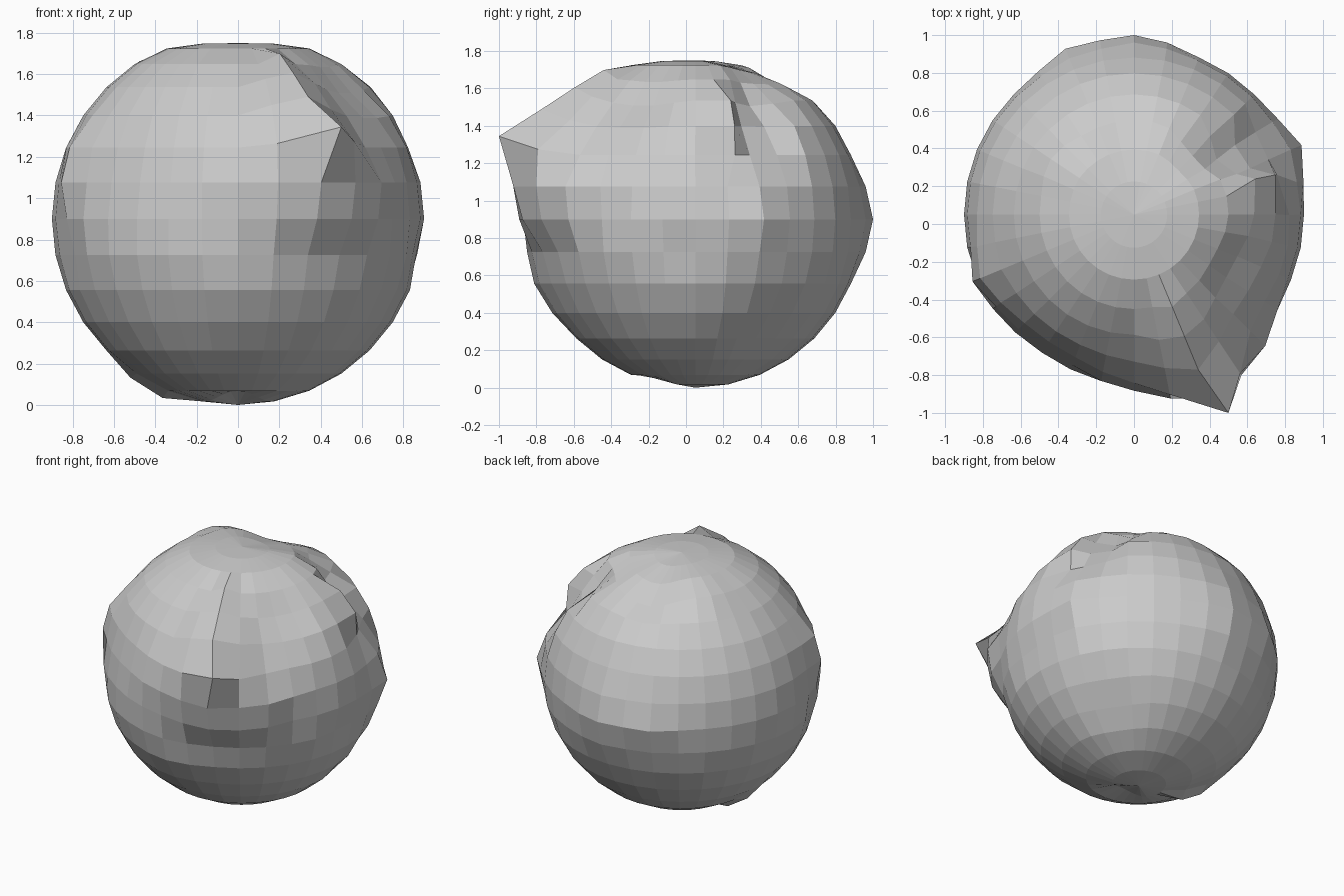
import bpy, bmesh, math
from mathutils import Vector

old = bpy.data.objects.get("Cube")
if old:
    bpy.data.objects.remove(old, do_unlink=True)

RADIUS = 0.9
RINGS = 16
CENTRE = Vector((0, 0.05, RADIUS))
SINGLE = 0.05


def directions(step):
    """Outward and sideways directions, counted from the front towards +x."""
    a = step * math.pi / RINGS
    outward = Vector((math.sin(a), -math.cos(a), 0))
    sideways = Vector((math.cos(a), math.sin(a), 0))
    return outward, sideways


def grid_point(ring, step):
    outward, _ = directions(step)
    polar = ring * math.pi / RINGS
    return CENTRE + RADIUS * (outward * math.sin(polar) + Vector((0, 0, math.cos(polar))))


def grab(ring, step, out=0.0, side=0.0, up=0.0, reach=SINGLE):
    """Drag the vertices near one grid point, fading out with distance."""
    middle = grid_point(ring, step)
    outward, sideways = directions(step)
    offset = outward * out + sideways * side + Vector((0, 0, up))
    for vert, rest in zip(bm.verts, rest_points):
        t = (rest - middle).length / reach
        if t < 1:
            vert.co += offset * (1 - t * t) ** 2


def swell(ring, first_step, amounts):
    """Push neighbouring vertices of one ring outwards."""
    for i, amount in enumerate(amounts):
        grab(ring, first_step + i, out=amount)


# Faceted ball
bm = bmesh.new()
bmesh.ops.create_uvsphere(bm, u_segments=2 * RINGS, v_segments=RINGS, radius=RADIUS)
bmesh.ops.translate(bm, verts=bm.verts, vec=CENTRE)
rest_points = [v.co.copy() for v in bm.verts]

# Flattened top and the hollow underneath
grab(0, 0, up=-0.05, reach=0.45)
grab(2, 15, up=-0.045, reach=0.35)
grab(15, 0, up=0.05, reach=0.17)
grab(14, -8, out=0.02, up=-0.035)
grab(13, -8, out=0.02, up=-0.02)

# Pointed spike with the ridge leading up to it
grab(6, 2, out=0.33, side=0.06, up=0.1)
grab(5, 2, out=0.14, up=0.09)
grab(4, 2, out=0.06, up=0.07)
grab(3, 2, out=0.03, up=0.05)
grab(6, 1, out=0.14, up=0.02)
grab(6, 3, out=0.18, up=0.03)
grab(5, 1, out=0.08, up=0.05)
grab(4, 1, out=0.04, up=0.04)
grab(5, 3, out=0.06, up=0.03)
grab(4, 3, out=0.03, up=0.02)

# Swelling around and below the spike
swell(5, -1, (0.01, 0.03))
swell(6, -1, (0.02, 0.06))
swell(6, 4, (0.04,))
swell(7, -1, (0.02, 0.05, 0.11, 0.17, 0.14, 0.1, 0.03))
swell(8, 0, (0.02, 0.06, 0.1, 0.09, 0.06))
grab(10, 0, out=0.03, reach=0.35)

# Soft dents and bumps around the body
grab(7, -3, out=-0.03, reach=0.45)
grab(6, -6, out=0.05, reach=0.25)
grab(7, -6, out=0.03, reach=0.15)
grab(9, -6, out=-0.03, reach=0.22)
grab(8, 16, out=0.05, reach=0.35)
grab(8, -14, out=0.05, reach=0.25)
grab(8, 10, out=0.06, reach=0.25)
grab(12, 11, out=-0.05, reach=0.35)
grab(4, 5.5, out=-0.05, up=-0.03, reach=0.32)
grab(9, 7.5, out=-0.04, reach=0.17)
grab(3, -15, up=-0.06, reach=0.28)
grab(3, -11, out=0.03, up=0.02, reach=0.22)

# Groove on the +x side with an overhanging lip
grab(3, 12, out=-0.06, up=-0.02, reach=0.24)
grab(4, 11, out=-0.1, up=-0.03, reach=0.22)
grab(5, 10.5, out=-0.11, reach=0.22)
grab(6, 10.5, out=-0.07, reach=0.2)
grab(6, 9, out=-0.08, reach=0.2)
for ring in (4, 5, 6):
    grab(ring, 9, out=0.03, side=0.06)

# Finished stone, flat shaded
mesh = bpy.data.meshes.new("stone")
bm.to_mesh(mesh)
bm.free()
stone = bpy.data.objects.new("stone", mesh)
bpy.context.collection.objects.link(stone)

grey = bpy.data.materials.new("plain grey")
grey.use_nodes = True
colour = (0.6, 0.6, 0.6, 1)
grey.diffuse_color = colour
grey.node_tree.nodes["Principled BSDF"].inputs["Base Color"].default_value = colour
mesh.materials.append(grey)
